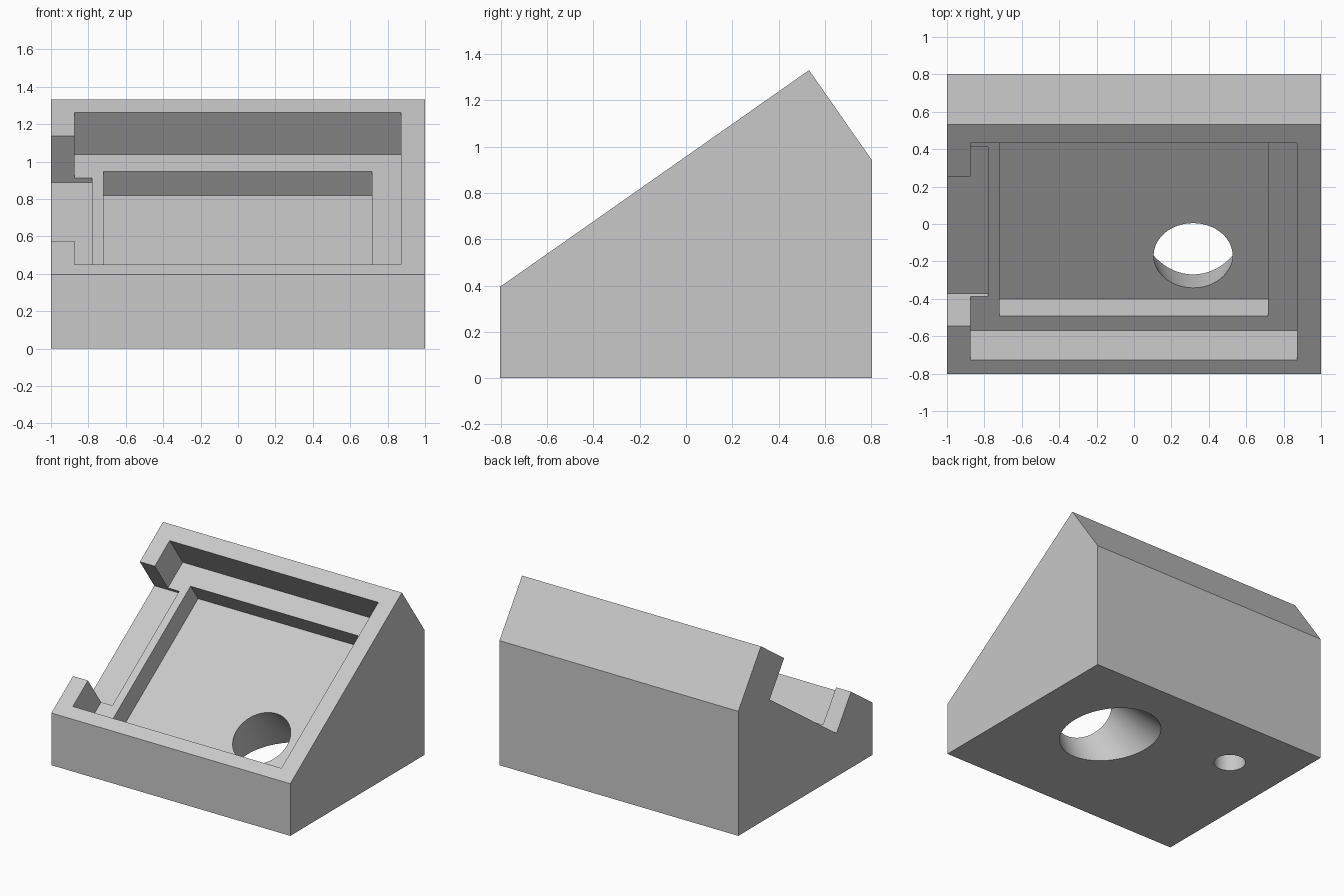
import bpy, bmesh, math
from mathutils import Matrix

if "Cube" in bpy.data.objects:
    bpy.data.objects.remove(bpy.data.objects["Cube"], do_unlink=True)

HALF_Y, FRONT_Z = 0.803, 0.395
# Frame of the sloped face: origin on its front edge, y up the slope, z outward
SLOPE = Matrix.Translation((0, -HALF_Y, FRONT_Z)) @ Matrix.Rotation(math.radians(35), 4, "X")

grey = bpy.data.materials.new("light grey")
grey.use_nodes = True
colour = (0.58, 0.58, 0.58, 1)
grey.diffuse_color = colour
grey.node_tree.nodes["Principled BSDF"].inputs["Base Color"].default_value = colour


def make_object(name, bm):
    bmesh.ops.recalc_face_normals(bm, faces=bm.faces)
    mesh = bpy.data.meshes.new(name)
    bm.to_mesh(mesh)
    bm.free()
    mesh.materials.append(grey)
    ob = bpy.data.objects.new(name, mesh)
    bpy.context.collection.objects.link(ob)
    return ob


def slope_box(name, x0, x1, s0, s1, depth, above=0.1):
    """Box sunk to a depth below the sloped face."""
    bm = bmesh.new()
    place = (SLOPE @ Matrix.Translation(((x0 + x1) / 2, (s0 + s1) / 2, (above - depth) / 2))
             @ Matrix.Diagonal((x1 - x0, s1 - s0, above + depth, 1)))
    bmesh.ops.create_cube(bm, size=1, matrix=place)
    return make_object(name, bm)


def round_cutter(name, matrix, bottom_r, top_r, length):
    bm = bmesh.new()
    bmesh.ops.create_cone(bm, cap_ends=True, segments=64, radius1=bottom_r,
                          radius2=top_r, depth=length, matrix=matrix)
    return make_object(name, bm)


# Wedge body extruded across x
bm = bmesh.new()
profile = [(-HALF_Y, 0), (HALF_Y, 0), (HALF_Y, 0.943), (0.532, 1.331), (-HALF_Y, FRONT_Z)]
side = bm.faces.new([bm.verts.new((-1, y, z)) for y, z in profile])
ext = bmesh.ops.extrude_face_region(bm, geom=[side])
moved = [v for v in ext["geom"] if isinstance(v, bmesh.types.BMVert)]
bmesh.ops.translate(bm, verts=moved, vec=(2, 0, 0))
body = make_object("sloped_stand", bm)

# Stepped tray and the open notch in its side wall
FLOOR = 0.431
cutters = [
    slope_box("tray_cutter", -0.875, 0.872, 0.094, 1.509, 0.273),
    slope_box("inner_tray_cutter", -0.72, 0.717, 0.188, 1.352, FLOOR),
    slope_box("side_notch_cutter", -1.1, -0.78, 0.315, 1.291, 0.302),
]

# Flared cable hole, square to the slope
top_t, end_t, flare = 0.35, 1.3, 0.26
radius = lambda t: 0.211 + flare * (t - FLOOR)
cone_place = SLOPE @ Matrix.Translation((0.316, 0.473, -(top_t + end_t) / 2))
cutters.append(round_cutter("cable_hole_cutter", cone_place,
                            radius(end_t), radius(top_t), end_t - top_t))

# Blind round hole in the underside
cutters.append(round_cutter("underside_hole_cutter",
                            Matrix.Translation((-0.564, 0.352, 0.1)), 0.108, 0.108, 0.6))

bpy.ops.object.select_all(action="DESELECT")
body.select_set(True)
bpy.context.view_layer.objects.active = body
for cutter in cutters:
    cutter.hide_render = True
    mod = body.modifiers.new(cutter.name, "BOOLEAN")
    mod.operation, mod.solver, mod.object = "DIFFERENCE", "EXACT", cutter
    bpy.ops.object.modifier_apply(modifier=mod.name)
    bpy.data.objects.remove(cutter, do_unlink=True)

bpy.ops.object.shade_smooth_by_angle(angle=math.radians(25))
